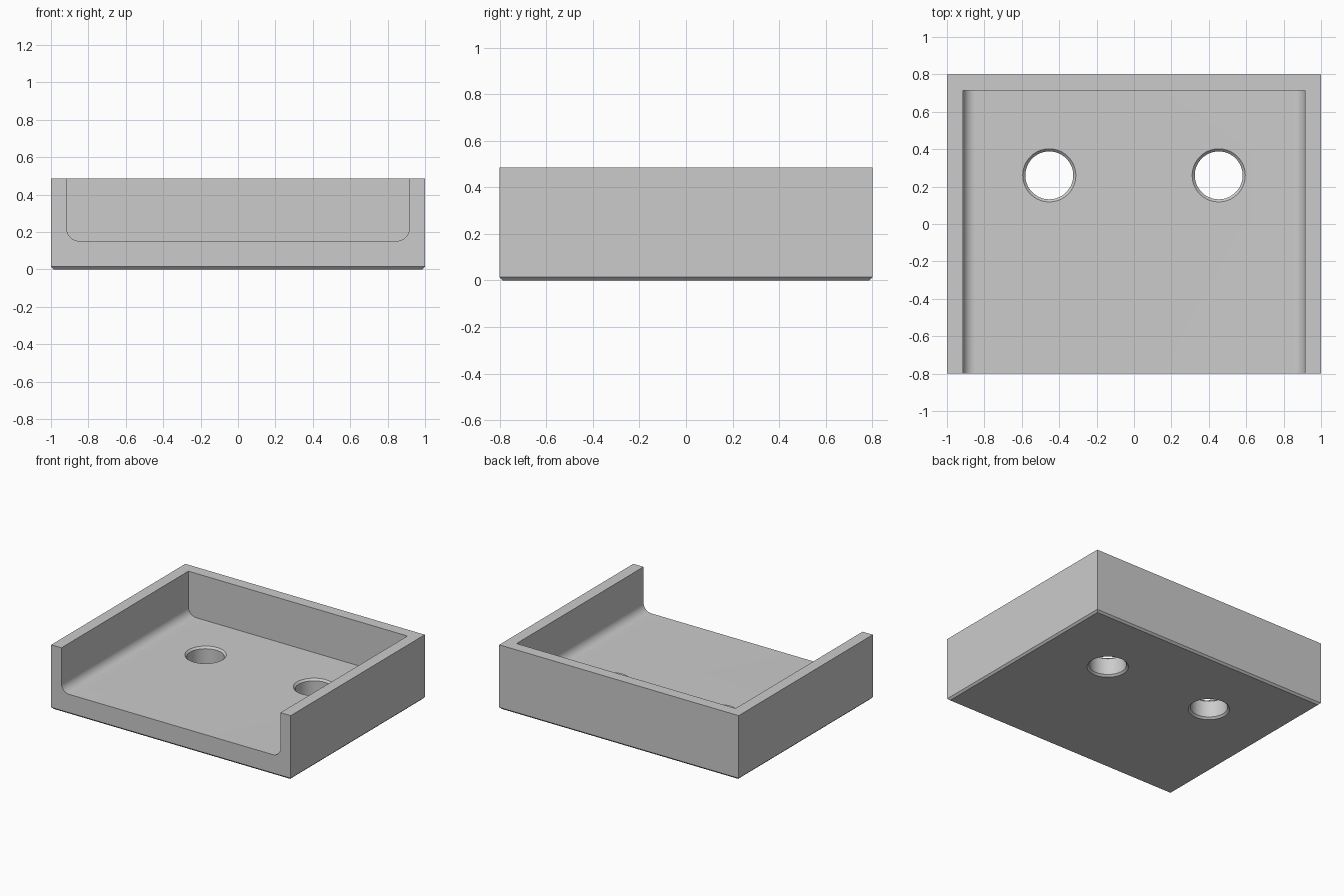
import bpy, bmesh, math

if "Cube" in bpy.data.objects:
    bpy.data.objects.remove(bpy.data.objects["Cube"])

HALF_X, HALF_Y, HEIGHT = 1.0, 0.8, 0.486
FLOOR, POCKET_X, POCKET_Y, FILLET = 0.152, 0.915, 0.715, 0.065
CHAMFER = 0.014
HOLE_X, HOLE_Y, HOLE_R = 0.453, 0.26, 0.128

grey = bpy.data.materials.new("plain_grey")
grey.use_nodes = True
colour = (0.6, 0.6, 0.6, 1)
grey.diffuse_color = colour
grey.node_tree.nodes["Principled BSDF"].inputs["Base Color"].default_value = colour


def make_object(name, bm):
    bmesh.ops.recalc_face_normals(bm, faces=bm.faces)
    mesh = bpy.data.meshes.new(name)
    bm.to_mesh(mesh)
    bm.free()
    mesh.materials.append(grey)
    obj = bpy.data.objects.new(name, mesh)
    bpy.context.collection.objects.link(obj)
    return obj


def block():
    """Solid block with a chamfered bottom rim."""
    bm = bmesh.new()
    bmesh.ops.create_cube(bm, size=1)
    for v in bm.verts:
        v.co.x *= 2 * HALF_X
        v.co.y *= 2 * HALF_Y
        v.co.z = (v.co.z + 0.5) * HEIGHT
    rim = [e for e in bm.edges if all(v.co.z < 0.01 for v in e.verts)]
    bmesh.ops.bevel(bm, geom=rim, offset=CHAMFER, segments=1, affect='EDGES')
    return make_object("tray", bm)


def pocket():
    """Channel open at the front and top, with rounded lower corners."""
    top = HEIGHT + 0.2
    outline = [(POCKET_X, top), (-POCKET_X, top)]
    steps = 12
    for side in (-1, 1):
        for i in range(steps + 1):
            a = math.pi / 2 * (i / steps if side < 0 else 1 - i / steps)
            outline.append((side * (POCKET_X - FILLET + FILLET * math.cos(a)),
                            FLOOR + FILLET - FILLET * math.sin(a)))
    bm = bmesh.new()
    face = bm.faces.new([bm.verts.new((x, -HALF_Y - 0.2, z)) for x, z in outline])
    extruded = bmesh.ops.extrude_face_region(bm, geom=[face])["geom"]
    for v in extruded:
        if isinstance(v, bmesh.types.BMVert):
            v.co.y = POCKET_Y
    return make_object("pocket_cutter", bm)


def hole(name, x):
    """Through hole, countersunk slightly at both ends."""
    c = CHAMFER
    profile = [(HOLE_R + 2 * c, -c), (HOLE_R, c),
               (HOLE_R, FLOOR - c), (HOLE_R + 2 * c, FLOOR + c)]
    bm = bmesh.new()
    sides = 64
    rings = [[bm.verts.new((x + r * math.cos(2 * math.pi * i / sides),
                            HOLE_Y + r * math.sin(2 * math.pi * i / sides), z))
              for i in range(sides)] for r, z in profile]
    for low, high in zip(rings, rings[1:]):
        for i in range(sides):
            j = (i + 1) % sides
            bm.faces.new((low[i], low[j], high[j], high[i]))
    bm.faces.new(rings[0])
    bm.faces.new(rings[-1])
    return make_object(name, bm)


# Cut the pocket and the two mounting holes out of the block
tray = block()
cutters = [pocket(), hole("left_hole_cutter", HOLE_X), hole("right_hole_cutter", -HOLE_X)]
bpy.context.view_layer.objects.active = tray
for cutter in cutters:
    cutter.hide_render = True
    mod = tray.modifiers.new(cutter.name, 'BOOLEAN')
    mod.operation = 'DIFFERENCE'
    mod.solver = 'EXACT'
    mod.object = cutter
    bpy.ops.object.modifier_apply(modifier=mod.name)
    bpy.data.objects.remove(cutter)

# Smooth the fillets and hole walls, keep the edges crisp
bpy.ops.object.select_all(action='DESELECT')
tray.select_set(True)
bpy.ops.object.shade_smooth_by_angle(angle=math.radians(30))
